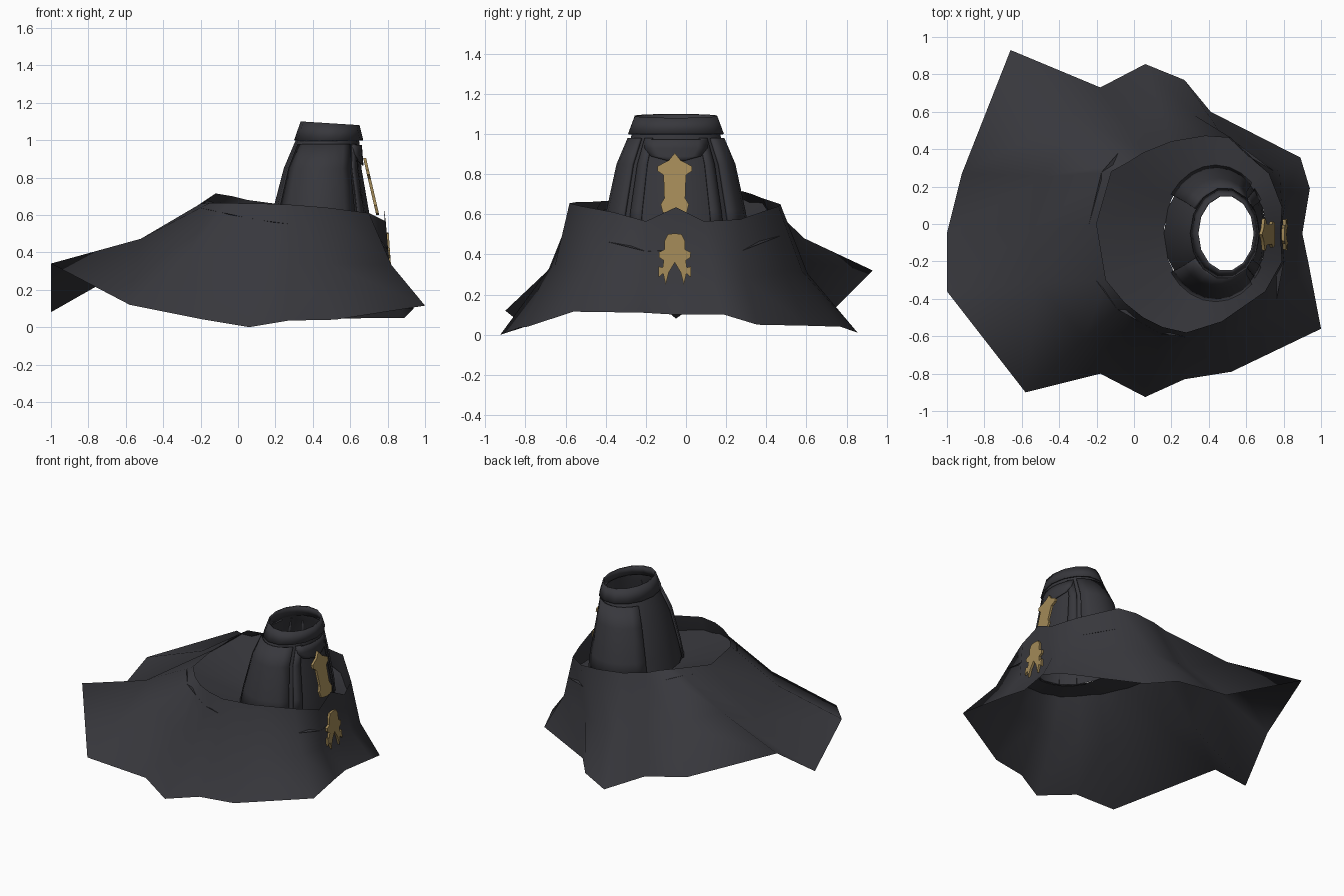
import bpy, bmesh, math

if "Cube" in bpy.data.objects:
    bpy.data.objects.remove(bpy.data.objects["Cube"])


def material(name, rgb):
    m = bpy.data.materials.new(name)
    m.diffuse_color = (*rgb, 1)
    m.use_nodes = True
    m.node_tree.nodes["Principled BSDF"].inputs["Base Color"].default_value = m.diffuse_color
    return m


CLOTH = material("charcoal cloth", (0.039, 0.039, 0.046))
GOLD = material("aged gold", (0.36, 0.25, 0.095))
CY = -0.05  # y of the body's symmetry plane


def finish(name, bm, mat, thick=0.0, angle=40):
    bmesh.ops.recalc_face_normals(bm, faces=bm.faces)
    me = bpy.data.meshes.new(name)
    bm.to_mesh(me)
    bm.free()
    ob = bpy.data.objects.new(name, me)
    bpy.context.collection.objects.link(ob)
    me.materials.append(mat)
    if thick:
        mod = ob.modifiers.new("thickness", 'SOLIDIFY')
        mod.thickness = thick
        mod.offset = -1
    bpy.ops.object.select_all(action='DESELECT')
    ob.select_set(True)
    bpy.context.view_layer.objects.active = ob
    bpy.ops.object.shade_smooth_by_angle(angle=math.radians(angle))
    return ob


def loft(name, rings, mat, closed=True, thick=0.0, angle=40):
    """Bridge rings of points, all with the same number of points."""
    bm = bmesh.new()
    vs = [[bm.verts.new(p) for p in r] for r in rings]
    n = len(rings[0])
    for a, b in zip(vs, vs[1:]):
        for i in range(n if closed else n - 1):
            j = (i + 1) % n
            bm.faces.new((a[i], a[j], b[j], b[i]))
    return finish(name, bm, mat, thick, angle)


def oval(x0, x1, ry, z, t, grow=0.0, tilt=0.0):
    """Point at angle t on an oval between x0 and x1; t = 0 is the chest side."""
    c = math.cos(t)
    return ((x0 + x1) / 2 + ((x1 - x0) / 2 + grow) * c,
            CY + (ry + grow) * math.sin(t), z - tilt * c)


def section(s, a0=0, a1=360, n=16, grow=0.0, tilt=0.0):
    count = n if a1 - a0 == 360 else n + 1
    return [oval(*s, math.radians(a0 + (a1 - a0) * i / n), grow, tilt)
            for i in range(count)]


def mix(p, q, k):
    return tuple(a + (b - a) * k for a, b in zip(p, q))


# Flared skirt: upper rim and hem, matched point by point
rim = [(.78, -.05, .635), (.79, .09, .565), (.72, .27, .575), (.52, .46, .64),
       (.38, .47, .65), (.2, .44, .66), (.05, .38, .68), (-.03, .33, .70),
       (-.12, .28, .715), (-.2, 0, .66), (-.15, -.3, .665), (-.05, -.42, .665),
       (.05, -.5, .66), (.15, -.55, .66), (.28, -.58, .655), (.47, -.52, .64),
       (.70, -.36, .61), (.79, -.2, .565)]
hem = [(.9, -.05, .1), (.94, .19, .1), (.89, .355, .05), (.41, .6, .045),
       (.27, .77, .04), (.06, .855, .01), (-.18, .73, .12), (-.66, .93, .32),
       (-.92, .27, .31), (-1, -.05, .08), (-1, -.36, .34), (-.58, -.9, .12),
       (-.18, -.8, .04), (.06, -.925, 0), (.27, -.83, .035), (.52, -.79, .04),
       (1, -.56, .115), (.935, -.22, .11)]
middle = []
for p, q in zip(rim, hem):
    x, y, z = mix(p, q, .5)
    near = y < -.5
    pull = .92 if near else .94
    middle.append((.35 + (x - .35) * pull, CY + (y - CY) * pull, z if near else z - .03))
# nearly upright front panel
middle[0] = (.80, -.05, .25)
for i in (1, -1):
    middle[i] = (.812, middle[i][1], .3)
loft("skirt", [rim, middle, hem], CLOTH, angle=80)

# Torso
body = [(.32, .645, .215, 1.02), (.30, .65, .225, .98), (.245, .66, .28, .85),
        (.185, .70, .33, .62), (.16, .71, .35, .5)]
loft("torso", [section(s) for s in body], CLOTH, angle=60)

# Lining closing the space between torso and skirt, low at the chest side
outer, inner = [], []
for p, q in zip(rim, middle):
    outer.append(mix(p, q, .12 + .45 * max(0, p[0] + .2)))
    inner.append(oval(*body[-1], math.atan2(p[1] - CY, p[0] - .435)))
loft("lining", [inner, outer], CLOTH, angle=60)

# Coat panels wrapping both sides of the torso
for side, (a0, a1) in {"left": (48, 145), "right": (-145, -48)}.items():
    loft("coat_panel_" + side,
         [section(s, a0, a1, n=7, grow=.016) for s in body[1:]],
         CLOTH, closed=False, thick=.014)

# Chest strips beside the opening
for side, (a0, a1) in {"left": (30, 42), "right": (-42, -30)}.items():
    loft("chest_strip_" + side,
         [section(s, a0, a1, n=2, grow=.008) for s in body[1:]],
         CLOTH, closed=False, thick=.006)

# Rounded bib under the collar
bib = []
for k, half in ((.05, 42), (.4, 37), (.7, 27), (.88, 8)):
    bib.append(section(mix(body[1], body[2], k), -half, half, n=6, grow=.012))
loft("bib", bib, CLOTH, closed=False, thick=.006)

# Standing collar
loft("collar", [section((.30, .67, .245, 1.0), n=14),
                section((.335, .65, .21, 1.09), n=14, tilt=.01)], CLOTH, thick=.01)


def plate(name, half, x_at, bend, mat, thick):
    """Mirrored flat outline (offset from centre, z) bent to follow x_at(z)."""
    outline = half + [(-d, z) for d, z in reversed(half) if d > 0]
    bm = bmesh.new()
    bm.faces.new([bm.verts.new((0, CY - .006 + d, z)) for d, z in outline])
    bm.normal_update()
    bmesh.ops.triangulate(bm, faces=bm.faces[:])
    bmesh.ops.bisect_plane(bm, geom=bm.verts[:] + bm.edges[:] + bm.faces[:],
                           plane_co=(0, 0, bend), plane_no=(0, 0, 1))
    ext = bmesh.ops.extrude_face_region(bm, geom=bm.faces[:])
    for v in ext["geom"]:
        if isinstance(v, bmesh.types.BMVert):
            v.co.x += thick
    for v in bm.verts:
        v.co.x += x_at(v.co.z)
    return finish(name, bm, mat, angle=25)


# Gold chest ornament
plate("chest_ornament",
      [(0, .905), (.03, .868), (.085, .84), (.085, .815), (.056, .795),
       (.052, .68), (.07, .65), (.06, .61), (0, .60)],
      lambda z: .67 + (.9 - z) * .23, .75, GOLD, .016)

# Gold skirt ornament
plate("skirt_ornament",
      [(0, .505), (.035, .50), (.05, .47), (.05, .425), (.08, .41), (.078, .385),
       (.055, .37), (.06, .335), (.082, .34), (.082, .285), (.058, .305), (.045, .25),
       (.03, .31), (0, .36)],
      lambda z: .79 + (.5 - z) * .07, .34, GOLD, .016)
